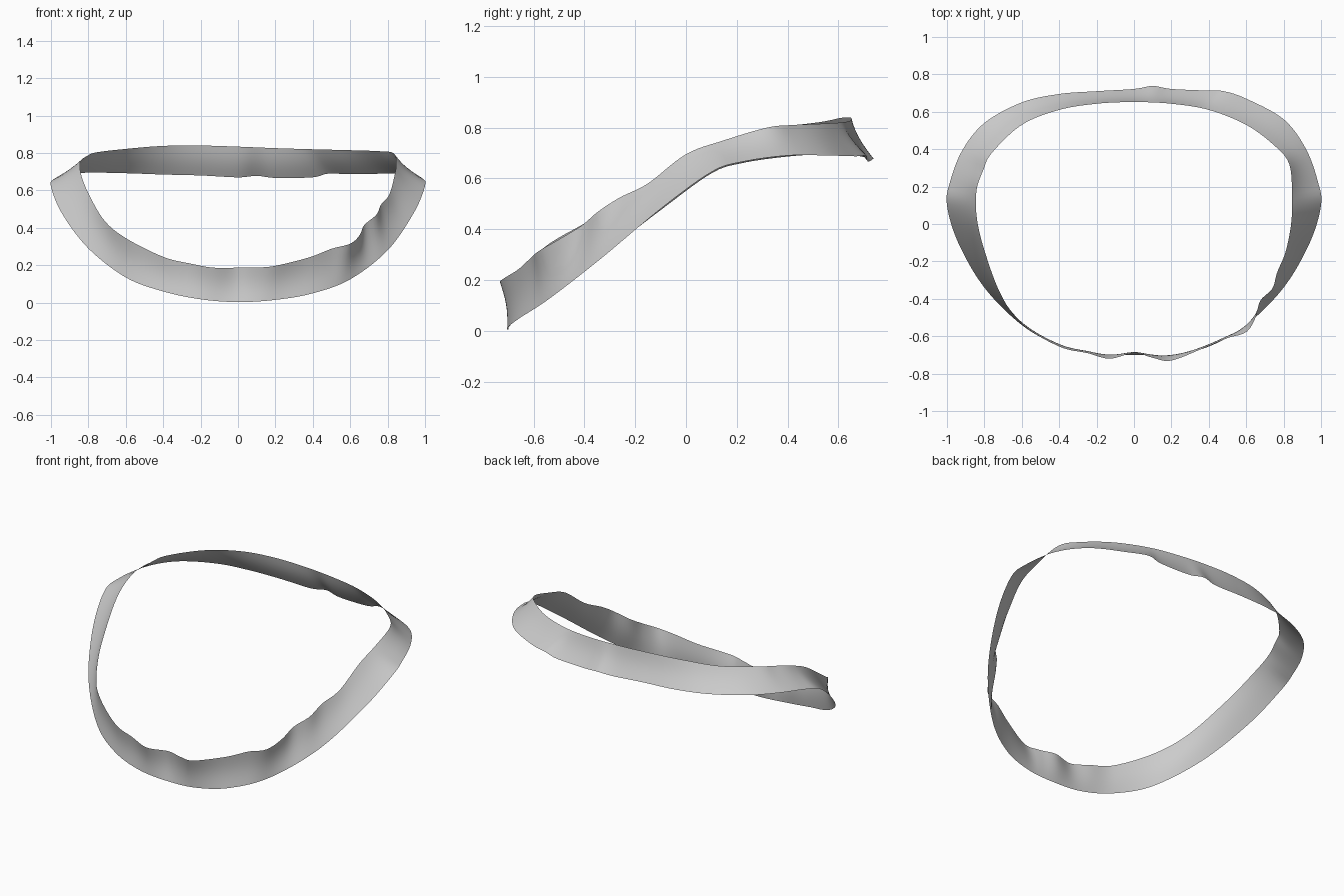
import bpy, bmesh, math
from mathutils import Vector

if "Cube" in bpy.data.objects:
    bpy.data.objects.remove(bpy.data.objects["Cube"])

# Control points (x, y, z) of the two rims of the band, counter-clockwise
LOWER = [(0, -.70, .003), (.2, -.70, .015), (.4, -.655, .05), (.6, -.54, .125), (.8, -.34, .28),
         (.94, -.1, .48), (1, .1, .625), (.985, .22, .665), (.92, .4, .69), (.8, .56, .69),
         (.6, .67, .687), (.48, .71, .69), (.4, .713, .67), (.2, .722, .667), (.1, .738, .678),
         (0, .722, .67), (-.2, .71, .68), (-.4, .695, .685), (-.6, .65, .692), (-.8, .54, .695),
         (-.92, .39, .685), (-.985, .22, .66), (-1, .1, .62), (-.94, -.1, .475), (-.8, -.34, .29),
         (-.6, -.54, .135), (-.4, -.65, .06), (-.2, -.695, .018)]
UPPER = [(0, -.69, .187), (.1, -.715, .188), (.2, -.73, .197), (.38, -.66, .242), (.5, -.61, .288),
         (.6, -.578, .315), (.65, -.5, .36), (.675, -.41, .415), (.74, -.345, .47),
         (.765, -.26, .525), (.81, -.15, .58), (.84, 0, .695), (.845, .15, .75), (.83, .32, .80),
         (.75, .42, .81), (.6, .53, .815), (.4, .61, .82), (.2, .643, .826), (0, .652, .834),
         (-.2, .643, .84), (-.4, .61, .838), (-.6, .53, .822), (-.76, .38, .803),
         (-.805, .29, .785), (-.842, .18, .755), (-.84, .03, .69), (-.8, -.14, .585),
         (-.715, -.37, .44), (-.6, -.535, .345), (-.4, -.655, .245), (-.25, -.69, .208),
         (-.13, -.72, .187)]
N, ROWS = 240, 8


def smooth_loop(pts, steps=16):
    """Closed Catmull-Rom curve through the points."""
    p = [Vector(q) for q in pts]
    out = []
    for i in range(len(p)):
        a, b, c, d = (p[(i + k) % len(p)] for k in (-1, 0, 1, 2))
        for s in range(steps):
            t = s / steps
            out.append(.5 * (2 * b + (c - a) * t + (2 * a - 5 * b + 4 * c - d) * t * t
                             + (3 * b - a - 3 * c + d) * t ** 3))
    return out


def by_angle(loop):
    """Resample a loop at even angles around the z axis."""
    ang = sorted((math.atan2(v.x, -v.y) % math.tau, v.to_tuple()) for v in loop)
    ang = [(ang[-1][0] - math.tau, ang[-1][1])] + ang + [(ang[0][0] + math.tau, ang[0][1])]
    out, j = [], 0
    for i in range(N):
        a = math.tau * i / N
        while ang[j + 1][0] < a:
            j += 1
        (a0, p), (a1, q) = ang[j], ang[j + 1]
        out.append(Vector(p).lerp(Vector(q), (a - a0) / max(a1 - a0, 1e-9)))
    return out


# Band lofted between the rims, slightly hollow across its width
low, up = by_angle(smooth_loop(LOWER)), by_angle(smooth_loop(UPPER))
bm = bmesh.new()
rings = []
for a, b in zip(low, up):
    inward = Vector((-a.x, -a.y, 0)).normalized()
    rings.append([bm.verts.new(a.lerp(b, r / ROWS) + inward * .01 * math.sin(math.pi * r / ROWS))
                  for r in range(ROWS + 1)])
for i in range(N):
    p, q = rings[i], rings[(i + 1) % N]
    for r in range(ROWS):
        bm.faces.new((p[r], q[r], q[r + 1], p[r + 1])).smooth = True
me = bpy.data.meshes.new("curved_band")
bm.to_mesh(me)
bm.free()
bpy.context.collection.objects.link(bpy.data.objects.new("curved_band", me))
